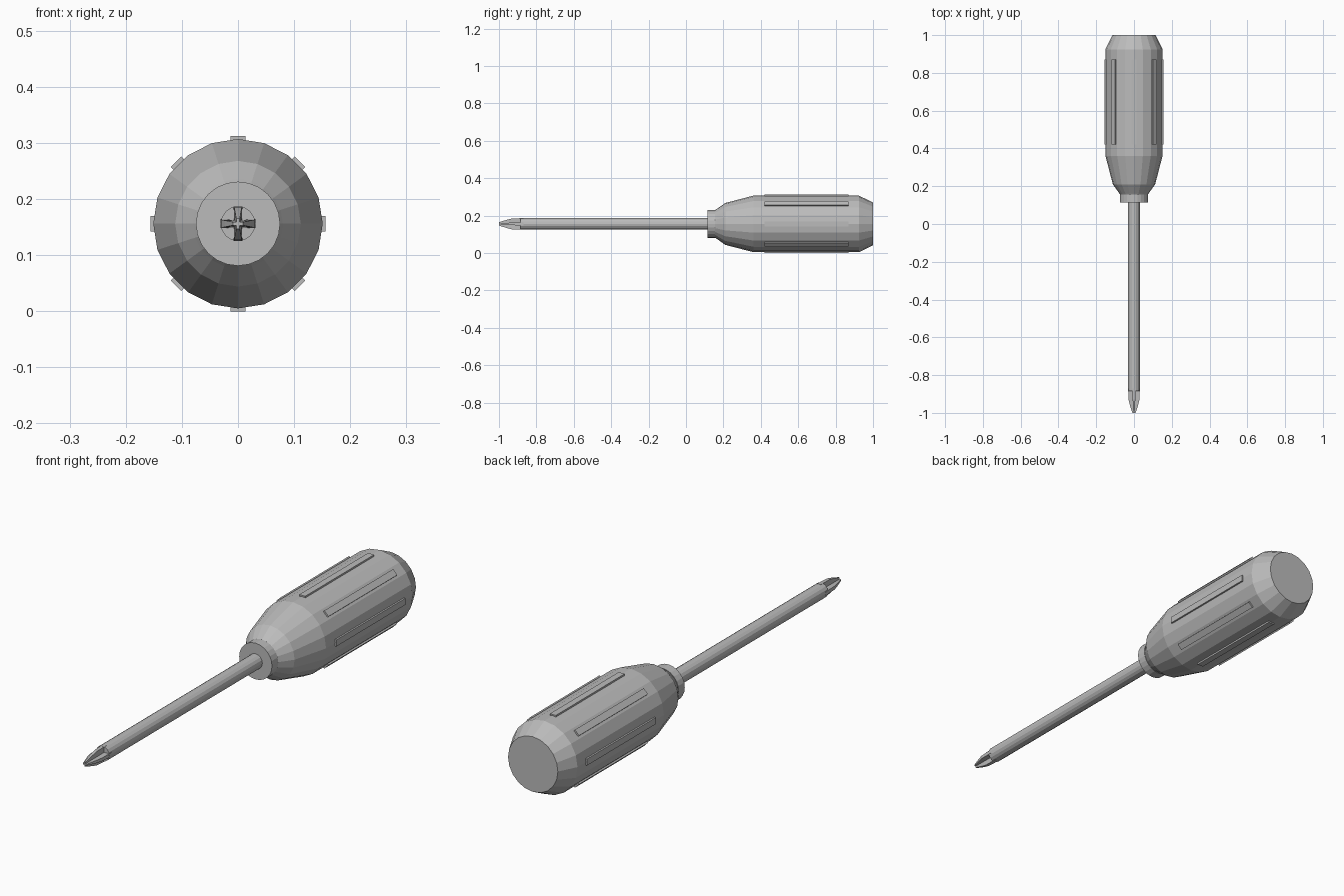
import bpy, bmesh, math
from mathutils import Matrix

if "Cube" in bpy.data.objects:
    bpy.data.objects.remove(bpy.data.objects["Cube"])

ZC = 0.156  # height of the tool's axis

grey = bpy.data.materials.new("plain grey")
grey.diffuse_color = (0.5, 0.5, 0.5, 1)
grey.use_nodes = True
grey.node_tree.nodes["Principled BSDF"].inputs["Base Color"].default_value = grey.diffuse_color


def finish(name, bm):
    bmesh.ops.recalc_face_normals(bm, faces=bm.faces)
    me = bpy.data.meshes.new(name)
    bm.to_mesh(me)
    bm.free()
    me.materials.append(grey)
    ob = bpy.data.objects.new(name, me)
    ob.location.z = ZC
    bpy.context.collection.objects.link(ob)
    return ob


def loft(name, sections):
    """sections: list of (y, [(x, z), ...]); capped at both ends."""
    bm = bmesh.new()
    rings = [[bm.verts.new((x, y, z)) for x, z in pts] for y, pts in sections]
    n = len(rings[0])
    for a, b in zip(rings, rings[1:]):
        for i in range(n):
            j = (i + 1) % n
            bm.faces.new((a[i], a[j], b[j], b[i]))
    bm.faces.new(rings[0])
    bm.faces.new(rings[-1])
    return finish(name, bm)


def circle(r, n):
    return [(r * math.cos(2 * math.pi * i / n), r * math.sin(2 * math.pi * i / n))
            for i in range(n)]


def cross(r, w):
    """Four-armed section with arm length r and arm half width w at the root."""
    o = w * 1.15 if r > 0.02 else w
    pts = []
    for k in range(4):
        c, s = round(math.cos(k * math.pi / 2)), round(math.sin(k * math.pi / 2))
        for x, z in ((r, -o), (r, o), (w, w)):
            pts.append((c * x - s * z, s * x + c * z))
    return pts


# Handle body
loft("handle", [(y, circle(r, 20)) for y, r in
                ((0.15, 0.07), (0.165, 0.08), (0.21, 0.112), (0.36, 0.151),
                 (0.925, 0.151), (1.0, 0.114))])

# Collar between handle and shaft
loft("collar", [(y, circle(0.075, 24)) for y in (0.115, 0.155)])

# Shaft
loft("shaft", [(y, circle(0.031, 16)) for y in (-0.885, 0.13)])

# Cross-shaped tip
loft("cross_tip", [(-0.87, cross(0.031, 0.007)), (-0.93, cross(0.029, 0.006)),
                   (-0.955, cross(0.023, 0.005)), (-1.0, cross(0.009, 0.003))])

# Eight grip ribs around the handle
for k in range(8):
    bm = bmesh.new()
    bmesh.ops.create_cube(bm, size=1, matrix=(
        Matrix.Rotation(k * math.pi / 4, 4, 'Y')
        @ Matrix.Translation((0, 0.645, 0.146))
        @ Matrix.Diagonal((0.027, 0.45, 0.02, 1))))
    finish(f"grip_rib_{k + 1}", bm)
